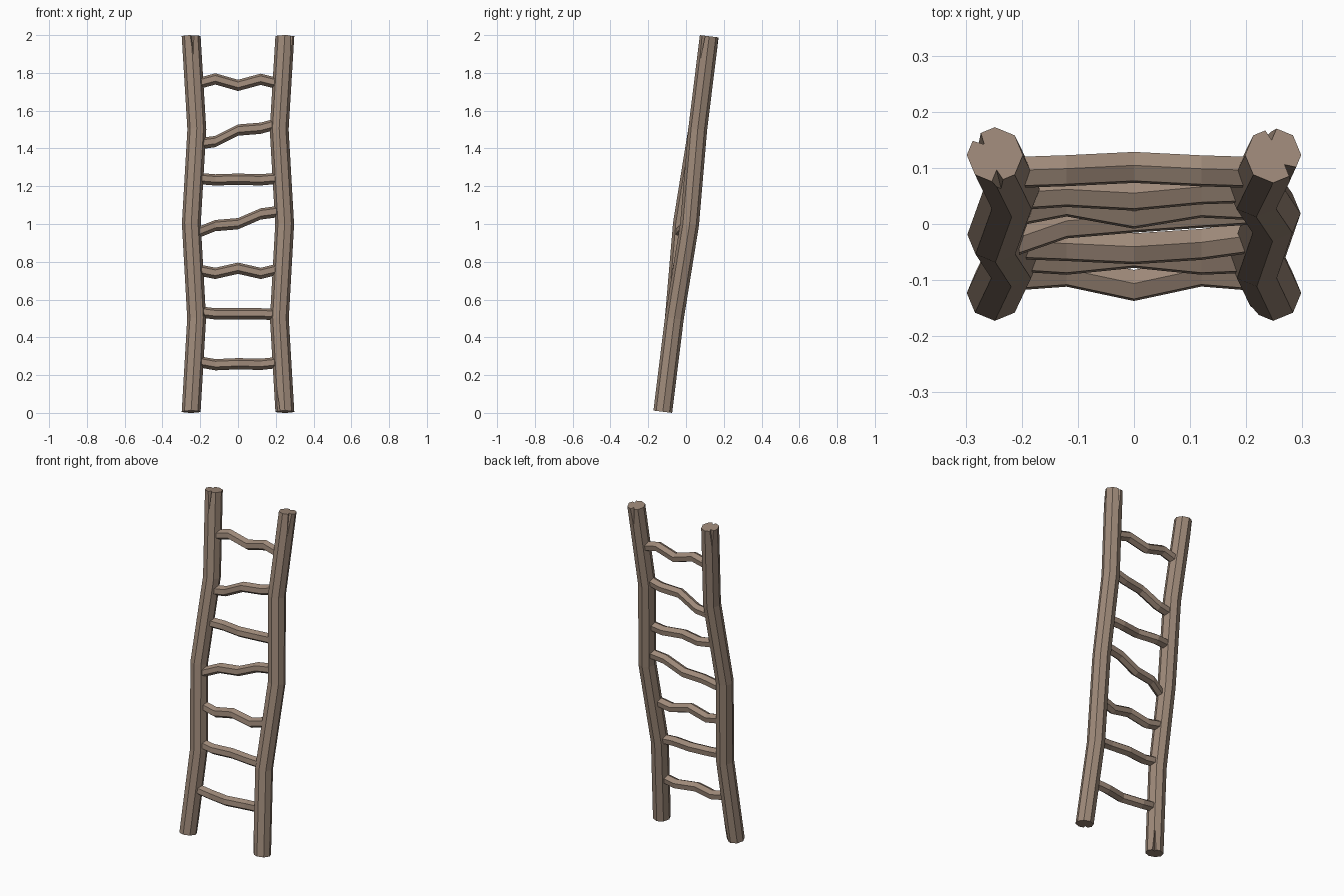
import bpy, bmesh
from math import cos, sin, tau, radians
from mathutils import Matrix, Vector

if "Cube" in bpy.data.objects:
    bpy.data.objects.remove(bpy.data.objects["Cube"])

LEAN = Matrix.Translation((0, 0, 1)) @ Matrix.Rotation(radians(-7.05), 4, 'X')
H = 1.0015          # half length of a rail before leaning

wood = bpy.data.materials.new("weathered_wood")
wood.diffuse_color = (0.34, 0.25, 0.19, 1)
wood.use_nodes = True
wood.node_tree.nodes["Principled BSDF"].inputs["Base Color"].default_value = wood.diffuse_color


def make_object(name, bm):
    bmesh.ops.recalc_face_normals(bm, faces=bm.faces)
    me = bpy.data.meshes.new(name)
    bm.to_mesh(me)
    bm.free()
    me.materials.append(wood)
    ob = bpy.data.objects.new(name, me)
    bpy.context.collection.objects.link(ob)
    ob.matrix_world = LEAN
    return ob


def pole(name, path, sides, r, u, v):
    """Low-poly pole: one ring of verts in the u/v plane per path point."""
    bm = bmesh.new()
    rings = [[bm.verts.new(Vector(p) + r * (cos(tau * i / sides) * u + sin(tau * i / sides) * v))
              for i in range(sides)] for p in path]
    for a, b in zip(rings, rings[1:]):
        for i in range(sides):
            j = (i + 1) % sides
            bm.faces.new((a[i], a[j], b[j], b[i]))
    bm.faces.new(rings[0])
    bm.faces.new(rings[-1])
    return make_object(name, bm)


def crack(rail, side, end, angle, length, depth=0.024, width=0.016):
    """Cut a tapering split into one end of a rail."""
    a = radians(angle)
    out, tan = Vector((cos(a), sin(a), 0)), Vector((-sin(a), cos(a), 0))
    mid = Vector((side * 0.248, 0, end * (H + 0.005)))
    tip = Vector((side * (0.248 - 0.06 * length), 0, end * (H - length)))
    pts = [mid + out * (0.05 - depth), mid + out * 0.056 + tan * width,
           mid + out * 0.056 - tan * width, tip + out * 0.052]
    bm = bmesh.new()
    vs = [bm.verts.new(p) for p in pts]
    for f in ((0, 1, 2), (0, 1, 3), (1, 2, 3), (2, 0, 3)):
        bm.faces.new([vs[i] for i in f])
    cutter = make_object("crack_cutter", bm)
    cutter.hide_render = True
    cutter.hide_set(True)
    mod = rail.modifiers.new("crack", 'BOOLEAN')
    mod.operation = 'DIFFERENCE'
    mod.solver = 'EXACT'
    mod.object = cutter


X, Y, Z = Vector((1, 0, 0)), Vector((0, 1, 0)), Vector((0, 0, 1))

# Bent side rails, with splits at the ends: (end, angle, length)
splits = {-1: [(1, 135, 0.12), (1, -84, 0.12), (-1, 50, 0.15)],
          1: [(1, 95, 0.12), (1, -40, 0.15), (-1, -135, 0.14)]}
for side, name in ((-1, "left_rail"), (1, "right_rail")):
    path = [(side * 0.248, 0, -H), (side * 0.219, 0, -0.504), (side * 0.247, side * 0.019, 0),
            (side * 0.218, 0, 0.504), (side * 0.248, 0, H)]
    rail = pole(name, path, 8, 0.05, X, Y)
    for end, angle, length in splits[side]:
        crack(rail, side, end, angle, length)

# Crooked rungs: heights and depth offsets at five stations across
stations = (-0.205, -0.12, 0, 0.12, 0.205)
rungs = [
    ((0.270, 0.256, 0.258, 0.258, 0.266), (0, 0.008, -0.018, 0.008, 0)),
    ((0.535, 0.524, 0.526, 0.524, 0.520), (0, -0.004, 0.008, -0.004, 0)),
    ((0.755, 0.738, 0.764, 0.738, 0.760), (-0.005, -0.006, -0.015, -0.004, 0.005)),
    ((0.955, 0.992, 1.003, 1.055, 1.067), (-0.022, 0.003, 0.012, 0.014, 0.018)),
    ((1.240, 1.235, 1.236, 1.235, 1.242), (-0.005, 0.012, -0.010, 0.010, 0.005)),
    ((1.425, 1.437, 1.496, 1.507, 1.530), (0, 0.004, -0.010, 0, 0)),
    ((1.745, 1.768, 1.735, 1.766, 1.745), (0, 0, 0.010, 0, 0)),
]
for n, (zs, ys) in enumerate(rungs, 1):
    path = [(x, y, (z - 1) / 0.9924) for x, y, z in zip(stations, ys, zs)]
    pole(f"rung_{n}", path, 6, 0.03, Z, Y)
